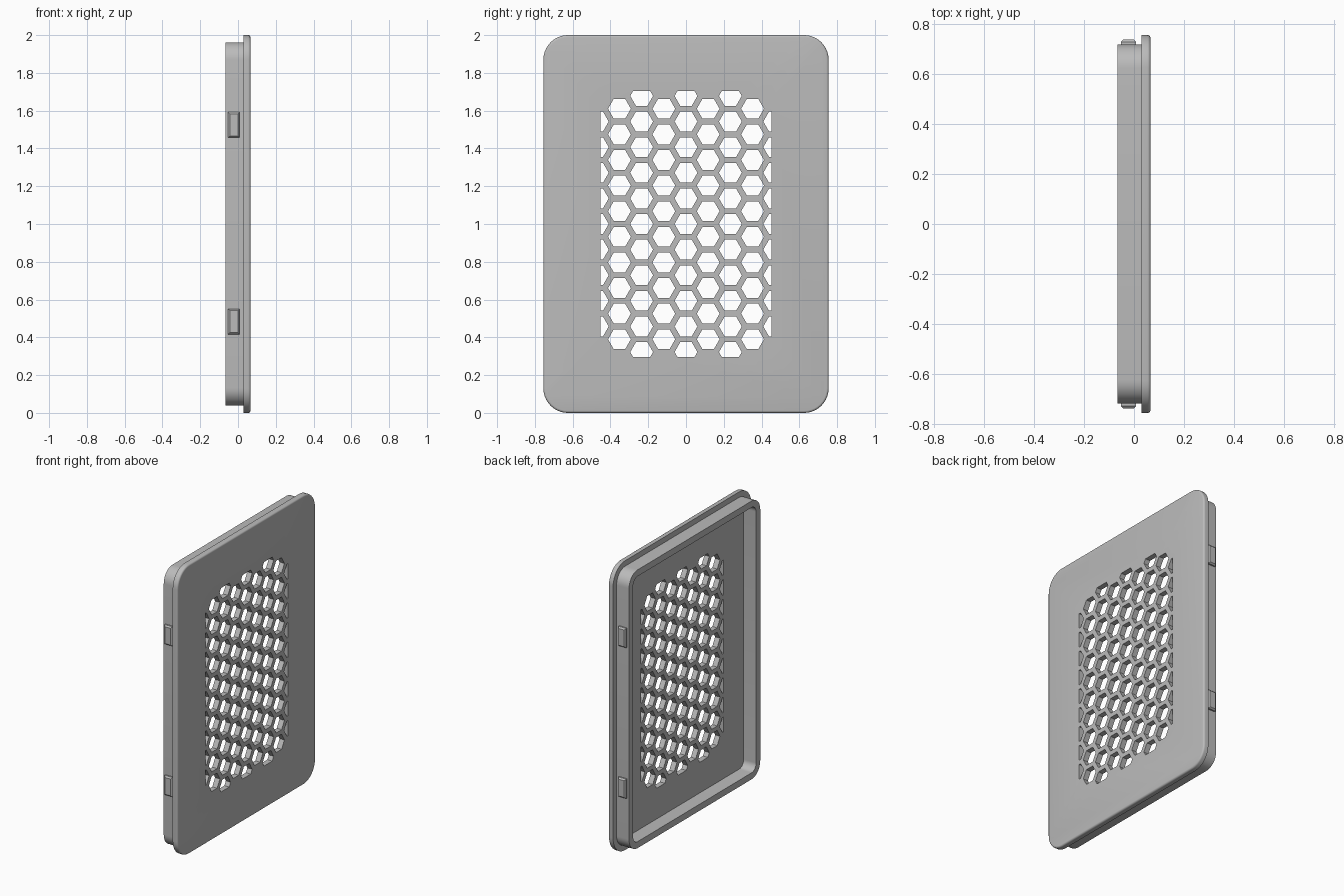
import bpy
import bmesh
from math import cos, sin, pi, radians, sqrt
from mathutils import Vector

if "Cube" in bpy.data.objects:
    bpy.data.objects.remove(bpy.data.objects["Cube"], do_unlink=True)

grey = bpy.data.materials.new("plain_grey")
grey.use_nodes = True
colour = (0.5, 0.5, 0.5, 1)
grey.diffuse_color = colour
grey.node_tree.nodes["Principled BSDF"].inputs["Base Color"].default_value = colour

MID = 1.0  # height of the panel centre


def make_object(name, bm):
    bmesh.ops.recalc_face_normals(bm, faces=bm.faces)
    mesh = bpy.data.meshes.new(name)
    bm.to_mesh(mesh)
    bm.free()
    mesh.materials.append(grey)
    obj = bpy.data.objects.new(name, mesh)
    bpy.context.collection.objects.link(obj)
    return obj


def rounded_rect(x, half_y, half_z, radius, steps=10):
    """Rounded rectangle standing at depth x."""
    points = []
    for quarter, (sy, sz) in enumerate([(1, 1), (-1, 1), (-1, -1), (1, -1)]):
        for i in range(steps + 1):
            a = (quarter + i / steps) * pi / 2
            points.append((x, sy * (half_y - radius) + radius * cos(a),
                           MID + sz * (half_z - radius) + radius * sin(a)))
    return points


def loft(name, loops, ring=False):
    """Skin a row of loops; a ring joins last to first, otherwise caps the ends."""
    bm = bmesh.new()
    rows = [[bm.verts.new(p) for p in loop] for loop in loops]
    pairs = list(zip(rows, rows[1:])) + ([(rows[-1], rows[0])] if ring else [])
    for a, b in pairs:
        for i in range(len(a)):
            bm.faces.new((a[i - 1], a[i], b[i], b[i - 1]))
    if not ring:
        bm.faces.new(rows[0])
        bm.faces.new(rows[-1])
    return make_object(name, bm)


def smooth(obj):
    bpy.ops.object.select_all(action="DESELECT")
    obj.select_set(True)
    bpy.context.view_layer.objects.active = obj
    bpy.ops.object.shade_smooth_by_angle(angle=radians(35))


# Face plate with a small fillet around its outer edge
BACK, FRONT, FILLET = 0.029, 0.066, 0.012
plate_loops = [rounded_rect(BACK, 0.755, 1.0, 0.13)]
for i in range(5):
    a = i / 4 * pi / 2
    inset = FILLET * (1 - cos(a))
    plate_loops.append(rounded_rect(FRONT - FILLET * (1 - sin(a)),
                                    0.755 - inset, 1.0 - inset, 0.13 - inset))
plate = loft("face_plate", plate_loops)

# Honeycomb cutter, trimmed to a rectangle
PITCH, HEX_R = 0.1356, 0.0605
bm = bmesh.new()
for col in range(-4, 5):
    if col % 2:
        rows = [r + 0.5 for r in range(-5, 5)]
    else:
        reach = 4 if abs(col) == 4 else 5
        rows = range(-reach, reach + 1)
    for row in rows:
        y, z = col * PITCH * sqrt(3) / 2, MID + row * PITCH
        bm.faces.new([bm.verts.new((0, y + HEX_R * cos(k * pi / 3),
                                    z + HEX_R * sin(k * pi / 3))) for k in range(6)])
for side in (-1, 1):
    for axis, reach in ((Vector((0, 1, 0)), 0.452), (Vector((0, 0, 1)), 0.705)):
        bmesh.ops.bisect_plane(bm, geom=bm.verts[:] + bm.edges[:] + bm.faces[:],
                               plane_co=Vector((0, 0, MID)) + side * reach * axis,
                               plane_no=side * axis, clear_outer=True)
extruded = bmesh.ops.extrude_face_region(bm, geom=bm.faces[:])["geom"]
bmesh.ops.translate(bm, vec=(0.1, 0, 0),
                    verts=[v for v in extruded if isinstance(v, bmesh.types.BMVert)])
cutter = make_object("honeycomb_cutter", bm)
cutter.hide_render = True

cut = plate.modifiers.new("honeycomb", "BOOLEAN")
cut.operation = "DIFFERENCE"
cut.solver = "EXACT"
cut.object = cutter
bpy.context.view_layer.objects.active = plate
bpy.ops.object.modifier_apply(modifier=cut.name)
bpy.data.objects.remove(cutter, do_unlink=True)
smooth(plate)

# Rim wall standing off the rear of the plate
REAR, SEAT = -0.066, BACK + 0.003
outer, inner = (0.717, 0.962, 0.095), (0.672, 0.917, 0.05)
rim = loft("rear_rim", [rounded_rect(REAR, *outer), rounded_rect(SEAT, *outer),
                        rounded_rect(SEAT, *inner), rounded_rect(REAR, *inner)], ring=True)
smooth(rim)


# Snap tabs with chamfered edges on both sides of the rim
def tab_loop(side, y, z, half_x, half_z):
    return [(-0.022 + sx * half_x, side * y, z + sz * half_z)
            for sx, sz in ((-1, -1), (1, -1), (1, 1), (-1, 1))]


for side, side_name in ((1, "back"), (-1, "front")):
    for z, level in ((0.483, "lower"), (1.525, "upper")):
        loft(f"{side_name}_{level}_tab",
             [tab_loop(side, 0.71, z, 0.03, 0.067),
              tab_loop(side, 0.727, z, 0.03, 0.067),
              tab_loop(side, 0.737, z, 0.021, 0.058)])
